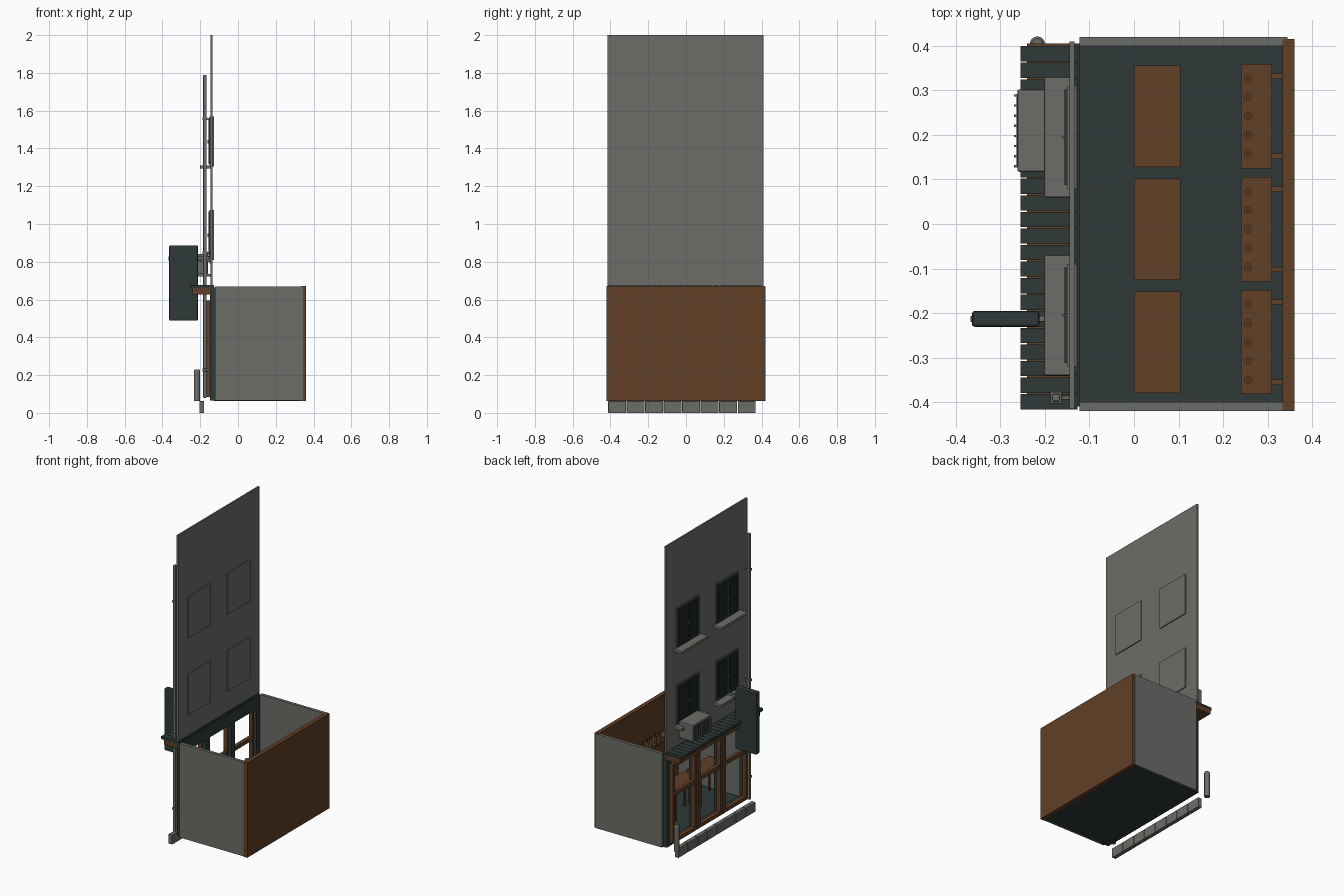
import bpy
import bmesh
from mathutils import Matrix, Vector

old = bpy.data.objects.get("Cube")
if old:
    bpy.data.objects.remove(old, do_unlink=True)


def material(name, color):
    m = bpy.data.materials.new(name)
    m.use_nodes = True
    m.diffuse_color = (*color, 1)
    m.node_tree.nodes["Principled BSDF"].inputs["Base Color"].default_value = (*color, 1)
    return m


GREY = material("stone grey", (0.15, 0.15, 0.14))
WOOD = material("brown wood", (0.12, 0.05, 0.019))
DARK = material("dark slate", (0.028, 0.04, 0.04))
GLASS = material("dark glass", (0.012, 0.016, 0.016))


def finish(name, bm, mat):
    mesh = bpy.data.meshes.new(name)
    bm.to_mesh(mesh)
    bm.free()
    mesh.materials.append(mat)
    ob = bpy.data.objects.new(name, mesh)
    bpy.context.collection.objects.link(ob)
    return ob


def boxes(name, mat, items, bevel=0):
    """Each item is a pair of ranges triple: (x0, x1), (y0, y1), (z0, z1)."""
    bm = bmesh.new()
    for ranges in items:
        mid = Vector([(a + b) / 2 for a, b in ranges])
        size = Vector([b - a for a, b in ranges])
        bmesh.ops.create_cube(bm, size=1, matrix=Matrix.Translation(mid) @ Matrix.Diagonal(size).to_4x4())
    ob = finish(name, bm, mat)
    if bevel:
        mod = ob.modifiers.new("soft edges", "BEVEL")
        mod.width = bevel
        mod.segments = 2
    return ob


def rounds(name, mat, items, sides=16):
    """Upright cylinders or cones: x, y, z0, z1, lower radius, upper radius."""
    bm = bmesh.new()
    for x, y, z0, z1, r0, r1 in items:
        bmesh.ops.create_cone(bm, cap_ends=True, segments=sides, radius1=r0, radius2=r1, depth=z1 - z0,
                              matrix=Matrix.Translation((x, y, (z0 + z1) / 2)))
    ob = finish(name, bm, mat)
    for p in ob.data.polygons:
        p.use_smooth = abs(p.normal.z) < 0.9
    return ob


def ring(x, y, z, w):
    """Four bars of width w around a rectangle."""
    return [(x, y, (z[0], z[0] + w)), (x, y, (z[1] - w, z[1])),
            (x, (y[0], y[0] + w), z), (x, (y[1] - w, y[1]), z)]


# Room shell
boxes("floor", DARK, [((-0.13, 0.34), (-0.405, 0.405), (0.063, 0.075))])
boxes("side_walls", GREY, [((-0.122, 0.345), (-0.42, -0.40), (0.065, 0.67)),
                           ((-0.122, 0.345), (0.40, 0.42), (0.065, 0.67))])
boxes("back_wall", WOOD, [((0.333, 0.36), (-0.42, 0.415), (0.063, 0.672))])

# Upper facade
boxes("facade", GREY, [((-0.145, -0.134), (-0.415, 0.41), (0.67, 2.0))])

# Facade windows with sills
for level, z in (("lower", 0.81), ("upper", 1.305)):
    for side, y in (("right", -0.205), ("left", 0.195)):
        tag = level + "_" + side
        ys, zs = (y - 0.115, y + 0.115), (z, z + 0.265)
        boxes("window_back_" + tag, GREY, [((-0.142, -0.128), ys, zs)])
        boxes("window_reveal_" + tag, GREY, ring((-0.15, -0.14), ys, zs, 0.008))
        inner, tall = (y - 0.107, y + 0.107), (z + 0.012, z + 0.257)
        boxes("window_glass_" + tag, GLASS, [((-0.149, -0.144), inner, tall)])
        boxes("window_frame_" + tag, DARK,
              ring((-0.156, -0.144), (inner[0], y - 0.001), tall, 0.011)
              + ring((-0.156, -0.144), (y + 0.001, inner[1]), tall, 0.011))
        boxes("window_handle_" + tag, GREY, [((-0.162, -0.155), (y - 0.003, y + 0.003), (z + 0.12, z + 0.14))])
        boxes("window_sill_" + tag, GREY, [((-0.202, -0.14), (y - 0.135, y + 0.135), (z - 0.012, z + 0.006))], 0.003)

# Shop front: dark structure
posts = [-0.39, -0.132, 0.126, 0.384]
front = (-0.148, -0.122)
boxes("shopfront_posts", DARK, [(front, (y - 0.02, y + 0.02), (0.07, 0.66)) for y in posts])
boxes("shopfront_beams", DARK, [(front, (-0.41, 0.405), (0.59, 0.665)), (front, (-0.41, 0.405), (0.065, 0.10))])

# Shop front: wooden window frames
for i in range(3):
    ys = (posts[i] + 0.006, posts[i + 1] - 0.006)
    bars = ring((-0.172, -0.145), ys, (0.085, 0.595), 0.022)
    bars.append(((-0.17, -0.147), ys, (0.385, 0.41)))
    boxes("shopfront_window_frame_%d" % (i + 1), WOOD, bars)

# Canopy of slats on a wooden beam
boxes("canopy_beam", WOOD, [((-0.24, -0.13), (-0.41, 0.405), (0.627, 0.662))])
slats, pitch = 22, 0.0372
boxes("canopy_slats", DARK, [((-0.255, -0.127), (-0.416 + i * pitch, -0.416 + i * pitch + 0.034), (0.66, 0.678))
                             for i in range(slats)])

# Tables
for i, y in enumerate((-0.265, -0.012, 0.242)):
    tag = "_%d" % (i + 1)
    boxes("table_top" + tag, WOOD, [((0.0, 0.104), (y - 0.114, y + 0.114), (0.272, 0.288))])
    boxes("table_legs" + tag, WOOD, [((x, x + 0.012), (y + s - 0.006, y + s + 0.006), (0.07, 0.275))
                                     for x in (0.008, 0.084) for s in (-0.1, 0.1)])
    # Shelves with bottles
    boxes("shelf" + tag, WOOD, [((0.24, 0.31), (y - 0.117, y + 0.117), (0.44, 0.455))])
    boxes("shelf_brackets" + tag, WOOD, [((0.30, 0.336), (y + s - 0.006, y + s + 0.006), (0.42, 0.45))
                                         for s in (-0.09, 0.09)])
    bottles = [y + (k - 2) * 0.0425 for k in range(5)]
    rounds("bottles" + tag, WOOD, [(0.256, b, 0.455, 0.495, 0.009, 0.009) for b in bottles]
           + [(0.256, b, 0.495, 0.515, 0.0045, 0.0045) for b in bottles], 12)

# Hanging sign and its bracket
boxes("hanging_sign", DARK, [((-0.364, -0.212), (-0.231, -0.195), (0.488, 0.887))], 0.007)
boxes("sign_bracket", GREY, [((-0.367, -0.14), (-0.22, -0.206), (0.805, 0.83)),
                             ((-0.152, -0.143), (-0.23, -0.196), (0.79, 0.845))], 0.002)

# Air conditioner
ac_y, ac_z = (0.117, 0.302), (0.735, 0.842)
boxes("air_conditioner", GREY, [((-0.262, -0.16), ac_y, ac_z)], 0.004)
boxes("air_conditioner_mounts", GREY, [((-0.24, -0.143), (y, y + 0.01), (0.722, 0.736)) for y in (0.14, 0.27)])
boxes("air_conditioner_vent", DARK, [((-0.264, -0.26), (0.128, 0.292), (0.748, 0.83))])
boxes("air_conditioner_bars", GREY, [((-0.269, -0.262), (0.127 + i * 0.0227, 0.132 + i * 0.0227), (0.746, 0.832))
                                     for i in range(8)])

# Drain pipe with clamps
boxes("drain_pipe", GREY, [((-0.184, -0.166), (-0.399, -0.381), (0.08, 1.79))], 0.004)
boxes("drain_pipe_clamps", GREY, [((-0.188, -0.162), (-0.403, -0.377), (z, z + 0.014)) for z in (0.22, 0.84, 1.55)]
      + [((-0.17, -0.143), (-0.394, -0.386), (z + 0.002, z + 0.012)) for z in (0.22, 0.84, 1.55)], 0.002)

# Kerb stones and bollard
boxes("kerb_stones", GREY, [((-0.205, -0.179), (-0.412 + i * 0.098, -0.317 + i * 0.098), (0, 0.062))
                            for i in range(8)], 0.002)
rounds("bollard", GREY, [(-0.217, 0.404, 0.063, 0.222, 0.017, 0.017), (-0.217, 0.404, 0.222, 0.23, 0.017, 0.012)])
